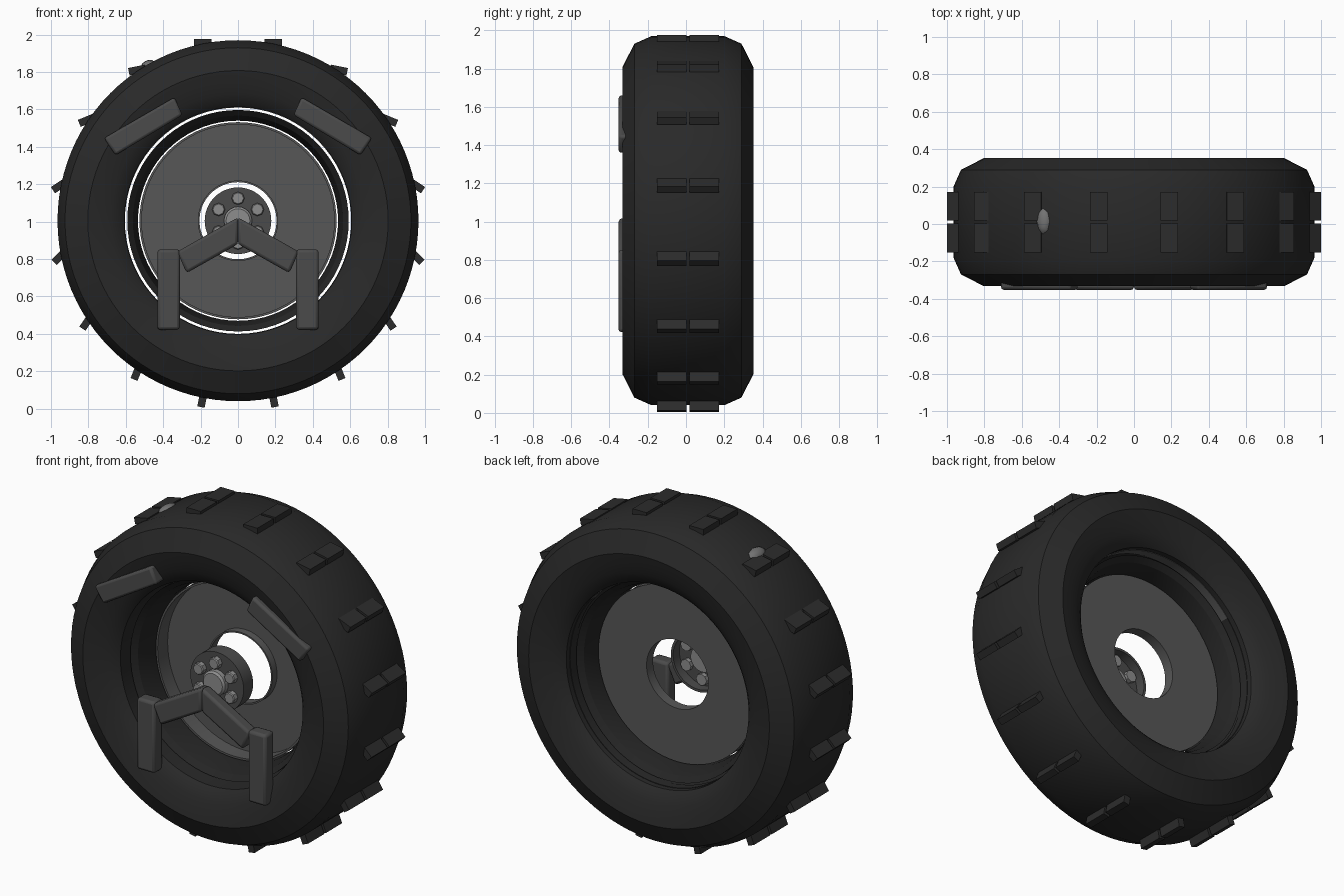
import bpy
import bmesh
from math import pi, sin, cos, radians
from mathutils import Matrix, Vector

if "Cube" in bpy.data.objects:
    bpy.data.objects.remove(bpy.data.objects["Cube"], do_unlink=True)

CZ = 1.005  # wheel axle height


def material(name, value):
    m = bpy.data.materials.new(name)
    m.use_nodes = True
    colour = (value, value, value, 1)
    m.diffuse_color = colour
    m.node_tree.nodes["Principled BSDF"].inputs["Base Color"].default_value = colour
    return m


RUBBER = material("black_rubber", 0.022)
LUG = material("dark_lug", 0.025)
RIM = material("rim_black", 0.018)
DISC = material("disc_grey", 0.095)
BAR = material("bar_grey", 0.07)
STEEL = material("bolt_steel", 0.27)
STUD = material("stud_grey", 0.17)


def finish(name, bm, mat, smooth=None, bevel=0):
    bmesh.ops.recalc_face_normals(bm, faces=bm.faces)
    mesh = bpy.data.meshes.new(name)
    bm.to_mesh(mesh)
    bm.free()
    mesh.materials.append(mat)
    ob = bpy.data.objects.new(name, mesh)
    bpy.context.collection.objects.link(ob)
    if bevel:
        mod = ob.modifiers.new("Bevel", "BEVEL")
        mod.width = bevel
        mod.segments = 2
    if smooth:
        bpy.ops.object.select_all(action="DESELECT")
        ob.select_set(True)
        bpy.context.view_layer.objects.active = ob
        bpy.ops.object.shade_smooth_by_angle(angle=radians(smooth))
    return ob


def lathe(name, profile, mat, segs=72, x=0, z=CZ, smooth=25):
    """Turn a closed (radius, y) profile around an axis along y."""
    bm = bmesh.new()
    rings = []
    for i in range(segs):
        a = 2 * pi * i / segs
        rings.append([bm.verts.new((x + r * cos(a), y, z + r * sin(a))) for r, y in profile])
    n = len(profile)
    for i in range(segs):
        p, q = rings[i], rings[(i + 1) % segs]
        for j in range(n):
            k = (j + 1) % n
            bm.faces.new((p[j], q[j], q[k], p[k]))
    bmesh.ops.remove_doubles(bm, verts=bm.verts, dist=1e-5)
    return finish(name, bm, mat, smooth)


def plug(name, r, y0, y1, mat, segs, x=0, z=CZ, smooth=None):
    """Solid cylinder with a chamfered front rim."""
    c = 0.15 * r
    return lathe(name, [(0, y0), (r - c, y0), (r, y0 + c), (r, y1), (0, y1)],
                 mat, segs, x, z, smooth)


def prism(name, points, y0, y1, mat, bevel):
    """Extrude an (x, z) outline along y."""
    bm = bmesh.new()
    face = bm.faces.new([bm.verts.new((x, y0, z)) for x, z in points])
    out = bmesh.ops.extrude_face_region(bm, geom=[face])["geom"]
    verts = [v for v in out if isinstance(v, bmesh.types.BMVert)]
    bmesh.ops.translate(bm, verts=verts, vec=(0, y1 - y0, 0))
    return finish(name, bm, mat, 30, bevel)


# Tyre: tread, shoulders and dished sidewalls, the same on both sides
half = [(0.965, 0.19), (0.925, 0.28), (0.803, 0.342), (0.74, 0.328),
        (0.68, 0.308), (0.635, 0.288), (0.608, 0.262)]
front = [(r, -y + 0.01) for r, y in half]
back = [(r, y + 0.01) for r, y in reversed(half)]
lathe("tyre", front + back, RUBBER, 96)

# Thin bead liner inside the rear opening: grey over its upper arc
liner = lathe("bead_liner", [(0.605, 0.19), (0.612, 0.19), (0.612, 0.24), (0.605, 0.24)], RUBBER)
liner.data.materials.append(DISC)
for face in liner.data.polygons:
    face.material_index = int(face.center.z > CZ + 0.4)

# Rim band floating between tyre and disc
lathe("rim_band", [(0.592, -0.18), (0.562, -0.15), (0.535, -0.04), (0.535, 0.08),
                   (0.562, 0.17), (0.592, 0.2)], RIM)

# Dished wheel disc with a collar around the centre hole
lathe("wheel_disc", [(0.527, -0.03), (0.527, 0.082), (0.206, 0.082), (0.206, 0.02),
                     (0.215, 0.02), (0.215, 0.065), (0.515, 0.065), (0.515, -0.03)], DISC)

# Open-backed hub with a cap and a ring of bolts
lathe("hub", [(0, -0.2), (0.178, -0.2), (0.178, -0.11), (0.163, -0.11),
              (0.163, -0.17), (0, -0.17)], BAR, 48)
plug("hub_cap", 0.075, -0.24, -0.15, STEEL, 24, smooth=30)
for i in range(6):
    a = pi / 2 + i * pi / 3
    plug(f"hub_bolt_{i + 1}", 0.035, -0.235, -0.145, STEEL, 8,
         0.12 * cos(a), CZ + 0.12 * sin(a))

# Tread lugs: paired blocks that tip from flat at the top to upright at the bottom
bm = bmesh.new()
for side in (-1, 1):
    for i in range(8):
        theta = radians(78.75 - 22.5 * i)
        tilt = theta / 2 - radians(39.4)
        centre = Vector((side * 0.969 * cos(theta), 0, CZ + 0.969 * sin(theta)))
        for y in (-0.075, 0.095):
            place = (Matrix.Translation(centre + Vector((0, y, 0)))
                     @ Matrix.Rotation(-side * tilt, 4, "Y")
                     @ Matrix.Diagonal((0.093, 0.154, 0.04, 1)))
            bmesh.ops.create_cube(bm, size=1, matrix=place)
finish("tread_lugs", bm, LUG)

# Raised bars on the front
for side, label in ((-1, "right"), (1, "left")):
    def flip(points):
        return [(side * x, z) for x, z in points]
    prism(f"{label}_upper_bar", flip([(0.34, 1.665), (0.716, 1.447), (0.655, 1.355), (0.297, 1.57)]),
          -0.352, -0.26, BAR, 0.014)
    prism(f"{label}_upright_bar", flip([(0.311, 0.422), (0.431, 0.422), (0.431, 0.852), (0.311, 0.852)]),
          -0.353, -0.27, BAR, 0.016)
    prism(f"{label}_sloping_bar", flip([(0, 1.023), (0.325, 0.84), (0.275, 0.725), (0, 0.88)]),
          -0.353, -0.28, BAR, 0.016)

# Small faceted stud on the tread
bm = bmesh.new()
bmesh.ops.create_uvsphere(bm, u_segments=8, v_segments=6, radius=1,
                          matrix=Matrix.Translation((-0.482, 0.015, 1.832))
                          @ Matrix.Rotation(radians(-30), 4, "Y")
                          @ Matrix.Diagonal((0.042, 0.074, 0.03, 1)))
finish("tread_stud", bm, STUD, 40)
